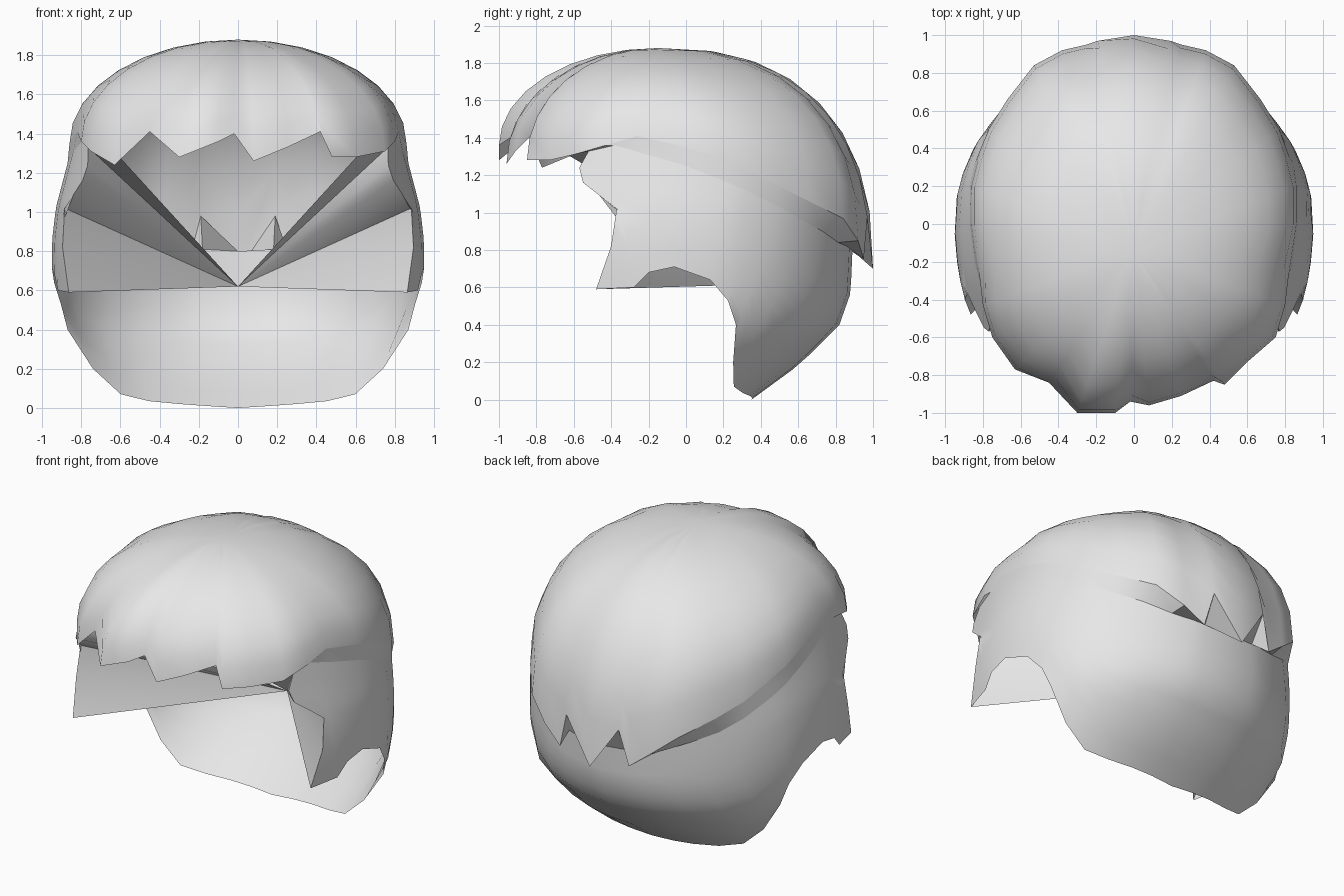
import bpy, bmesh
from math import sin, cos, acos, radians, pi
from mathutils import Vector

old = bpy.data.objects.get("Cube")
if old:
    bpy.data.objects.remove(old, do_unlink=True)

grey = bpy.data.materials.new("light grey")
grey.use_nodes = True
grey.diffuse_color = (0.8, 0.8, 0.8, 1)
grey.node_tree.nodes["Principled BSDF"].inputs["Base Color"].default_value = grey.diffuse_color


def make_object(name, bm, angle=40):
    bmesh.ops.remove_doubles(bm, verts=bm.verts, dist=0.0005)
    bmesh.ops.recalc_face_normals(bm, faces=bm.faces)
    mesh = bpy.data.meshes.new(name)
    bm.to_mesh(mesh)
    bm.free()
    mesh.materials.append(grey)
    mesh.shade_smooth()
    mesh.set_sharp_from_angle(angle=radians(angle))
    obj = bpy.data.objects.new(name, mesh)
    bpy.context.scene.collection.objects.link(obj)
    return obj


def skin(columns, closed=False):
    """Join neighbouring columns of points with quads."""
    bm = bmesh.new()
    grid = [[bm.verts.new(p) for p in col] for col in columns]
    pairs = list(zip(grid, grid[1:]))
    if closed:
        pairs.append((grid[-1], grid[0]))
    for a, b in pairs:
        for i in range(len(a) - 1):
            bm.faces.new((a[i], a[i + 1], b[i + 1], b[i]))
    return bm


def mirrored(columns):
    """Continue the columns over the back to the other side."""
    flip = [[Vector((-p.x, p.y, p.z)) for p in col] for col in columns]
    return columns + flip[-2::-1]


def table(rows, z):
    """Linear lookup in rows of (height, value)."""
    for (z0, v0), (z1, v1) in zip(rows, rows[1:]):
        if z <= z1:
            return v0 + (v1 - v0) * (z - z0) / (z1 - z0)
    return rows[-1][1]


# Cap rim: one side from temple to back centre, then the jagged fringe
side_rim = [Vector(p) for p in (
    (.75, -.6, 1.31), (.8, -.43, 1.36), (.82, -.26, 1.41), (.86, 0, 1.35),
    (.86, .2, 1.28), (.82, .36, 1.21), (.77, .5, 1.14), (.67, .66, 1.06),
    (.53, .84, .97), (.38, .92, .85), (.25, .95, .75), (.19, .97, .98), (0, 1, .7))]
fringe = [Vector(p) for p in (
    (-.63, -.77, 1.24), (-.45, -.84, 1.41), (-.3, -1, 1.28), (-.1, -1, 1.36),
    (-.02, -.94, 1.4), (.08, -.96, 1.26), (.25, -.91, 1.33), (.42, -.83, 1.41),
    (.48, -.85, 1.28), (.6, -.73, 1.28))]
rim = [c[0] for c in mirrored([[p] for p in side_rim])] + fringe

# Cap: a rounded meridian from the crown to every rim point
crown = Vector((0, -.15, 1.88))
ROWS = 8
cap = []
for i, p in enumerate(rim):
    near = (rim[i - 1].z + rim[(i + 1) % len(rim)].z) / 2
    base = near if p.z > max(rim[i - 1].z, rim[(i + 1) % len(rim)].z) else p.z
    power = 2 / (2 + .7 * max(0, 1.3 - base))
    height = crown.z - base
    end = acos(min(1, max(0, (p.z - base) / height)) ** (1 / power))
    col = []
    for r in range(ROWS + 1):
        t = end * r / ROWS
        out = sin(t) ** power / sin(end) ** power
        up = max(0, cos(t)) ** power
        col.append(Vector((p.x * out, crown.y + (p.y - crown.y) * out, base + height * up)))
    cap.append(col)
make_object("hair_cap", skin(cap, closed=True), 50)

# Lower hair: elliptical sections that narrow towards the neck
width = [(0, .68), (.07, .73), (.2, .81), (.4, .92), (.65, .95), (.85, .95), (1.02, .93), (1.4, .83)]
depth = [(0, .35), (.19, .61), (.4, .82), (.57, .88), (.8, .89), (1.4, .9)]


def shell_point(deg, z):
    a = radians(deg)
    reach = 1.2 if deg < 0 else table(depth, z)
    return Vector((table(width, z) * cos(a) if deg < 90 else 0, reach * sin(a), z))


# Front edge, then (top angle, top height, bottom angle, bottom height)
front_edge = [shell_point(*p) for p in (
    (-25.7, 1.33), (-28.4, 1.24), (-27.3, 1.16), (-18, 1.02), (-19.5, .82), (-23.6, .59))]
spans = ((-18.5, 1.36, -13.5, .6), (-10, 1.31, -9.6, .68), (0, 1.25, -3, .71),
         (13, 1.17, 8.5, .64), (21, 1.12, 15, .53), (34, 1.03, 19, .4),
         (44, .96, 24, .2), (55, .9, 35, .07), (66, .84, 50, .035),
         (75, .82, 65, .02), (79, .81, 77, .01), (90, .8, 90, 0))
STEPS = 10
shell = []
for a0, z0, a1, z1 in spans:
    shell.append([shell_point(a0 + (a1 - a0) * k / STEPS, z0 + (z1 - z0) * k / STEPS)
                  for k in range(STEPS + 1)])
# Split each span of the front edge in two so it matches the other columns
edge = [front_edge[0]]
for a, b in zip(front_edge, front_edge[1:]):
    edge += [(a + b) / 2, b]
shell.insert(0, edge)
make_object("lower_hair", skin(mirrored(shell)), 50)

# Ledge between the cap rim and the top of the lower hair
ledge = [[p, col[0]] for p, col in zip(side_rim, shell)]
make_object("rim_ledge", skin(mirrored(ledge)), 30)

# Inner panels: fans from the nape to each front edge
nape = Vector((0, .51, .62))
bm = bmesh.new()
for side in (1, -1):
    pts = [Vector((.64, -.65, 1.32))] + front_edge
    verts = [bm.verts.new((p.x * side, p.y, p.z)) for p in pts]
    hub = bm.verts.new(nape)
    for a, b in zip(verts, verts[1:]):
        bm.faces.new((hub, a, b))
make_object("inner_panels", bm, 60)
